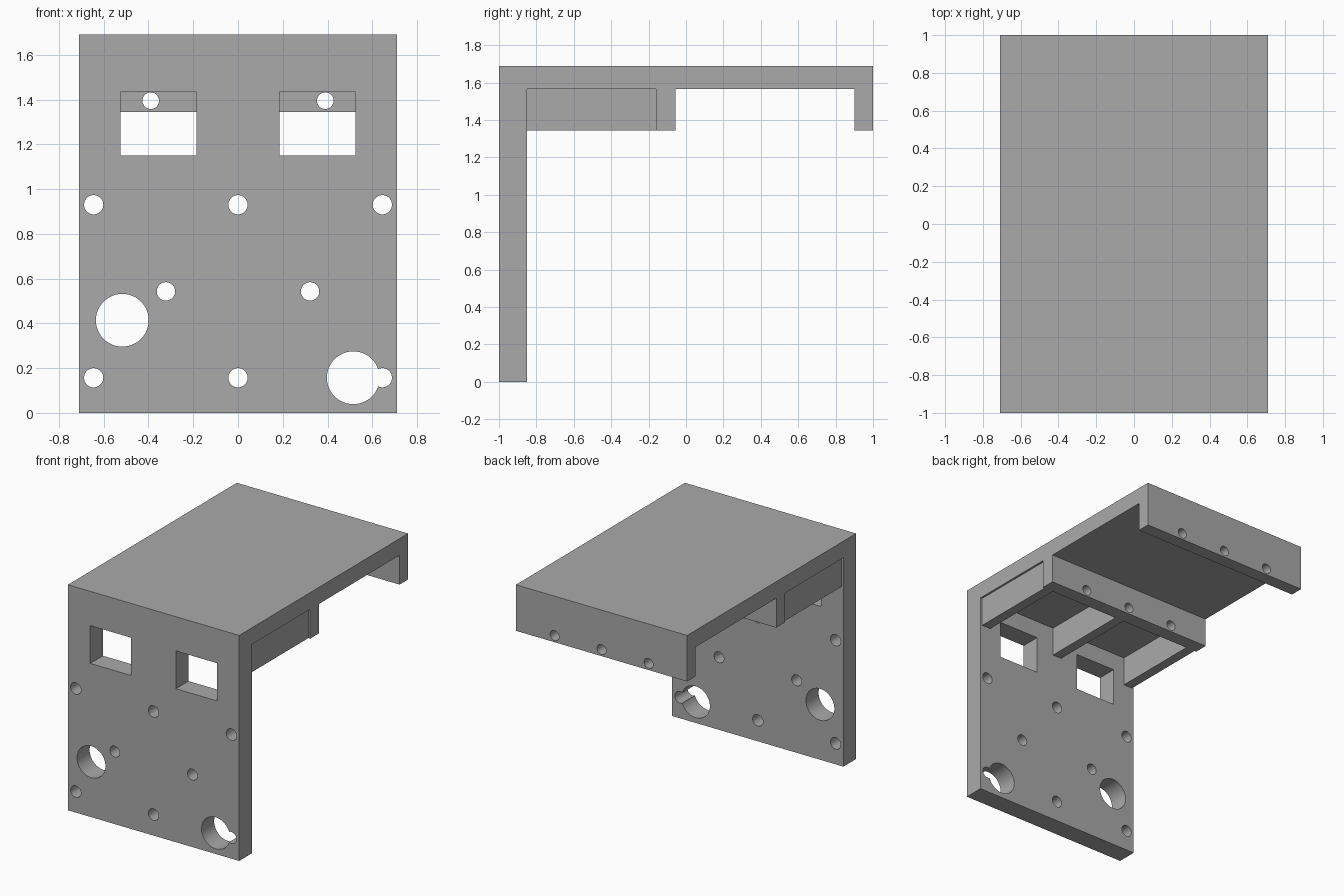
import bpy, bmesh
from math import radians, pi
from mathutils import Matrix

cube = bpy.data.objects.get("Cube")
if cube:
    bpy.data.objects.remove(cube)

HALF, TOP, UNDER, DROP = 0.71, 1.69, 1.565, 1.345

grey = bpy.data.materials.new("plain_grey")
grey.use_nodes = True
color = (0.4, 0.4, 0.4, 1)
grey.diffuse_color = color
grey.node_tree.nodes["Principled BSDF"].inputs["Base Color"].default_value = color


def add(name, bm):
    bmesh.ops.recalc_face_normals(bm, faces=bm.faces)
    mesh = bpy.data.meshes.new(name)
    bm.to_mesh(mesh)
    bm.free()
    mesh.materials.append(grey)
    obj = bpy.data.objects.new(name, mesh)
    bpy.context.collection.objects.link(obj)
    return obj


def box(name, x0, x1, y0, y1, z0, z1):
    bm = bmesh.new()
    centre = ((x0 + x1) / 2, (y0 + y1) / 2, (z0 + z1) / 2)
    size = (x1 - x0, y1 - y0, z1 - z0, 1)
    bmesh.ops.create_cube(bm, matrix=Matrix.Translation(centre) @ Matrix.Diagonal(size))
    return add(name, bm)


def drill(x, z, radius, y0, y1):
    bm = bmesh.new()
    place = Matrix.Translation((x, (y0 + y1) / 2, z)) @ Matrix.Rotation(pi / 2, 4, 'X')
    bmesh.ops.create_cone(bm, cap_ends=True, segments=48, radius1=radius,
                          radius2=radius, depth=y1 - y0, matrix=place)
    return add("hole_cutter", bm)


# Bracket body: side profile with front plate, top slab, cross bar and back lip
profile = [(-1, 0), (-0.85, 0), (-0.85, UNDER), (-0.16, UNDER), (-0.16, DROP),
           (-0.055, DROP), (-0.055, UNDER), (0.9, UNDER), (0.9, DROP),
           (1, DROP), (1, TOP), (-1, TOP)]
bm = bmesh.new()
side = bm.faces.new([bm.verts.new((-HALF, y, z)) for y, z in profile])
swept = bmesh.ops.extrude_face_region(bm, geom=[side])["geom"]
bmesh.ops.translate(bm, vec=(2 * HALF, 0, 0),
                    verts=[v for v in swept if isinstance(v, bmesh.types.BMVert)])
body = add("bracket_body", bm)

# Cutters: windows, bolt holes, pin holes, large bores
cutters = []
for s in (-1, 1):
    a, b = sorted((s * 0.185, s * 0.525))
    cutters.append(box("window_cutter", a, b, -1.1, -0.8, 1.15, 1.433))
    cutters.append(drill(s * 0.322, 0.543, 0.041, -1.1, -0.8))
for x in (-0.645, 0, 0.645):
    for z in (0.157, 0.93):
        cutters.append(drill(x, z, 0.043, -1.1, -0.8))
for x in (-0.39, 0, 0.39):
    cutters.append(drill(x, 1.395, 0.037, -0.2, 1.1))
for x, z in ((-0.517, 0.414), (0.515, 0.157)):
    cutters.append(drill(x, z, 0.118, -1.1, -0.8))

for cutter in cutters:
    cutter.hide_render = True
    mod = body.modifiers.new("cut", 'BOOLEAN')
    mod.operation, mod.solver, mod.object = 'DIFFERENCE', 'EXACT', cutter

# Bake the cuts and drop the cutters
graph = bpy.context.evaluated_depsgraph_get()
cut_mesh = bpy.data.meshes.new_from_object(body.evaluated_get(graph))
body.modifiers.clear()
body.data = cut_mesh
for cutter in cutters:
    bpy.data.objects.remove(cutter)

# Ribs between the front plate and the cross bar
for name, x0, x1 in (("left_rib", 0.62, 0.695), ("middle_rib", -0.038, 0.038),
                     ("right_rib", -0.695, -0.62)):
    box(name, x0, x1, -0.85, -0.16, DROP, UNDER)

# Smooth bores, sharp edges
bpy.ops.object.select_all(action='DESELECT')
body.select_set(True)
bpy.context.view_layer.objects.active = body
bpy.ops.object.shade_smooth_by_angle(angle=radians(30))
